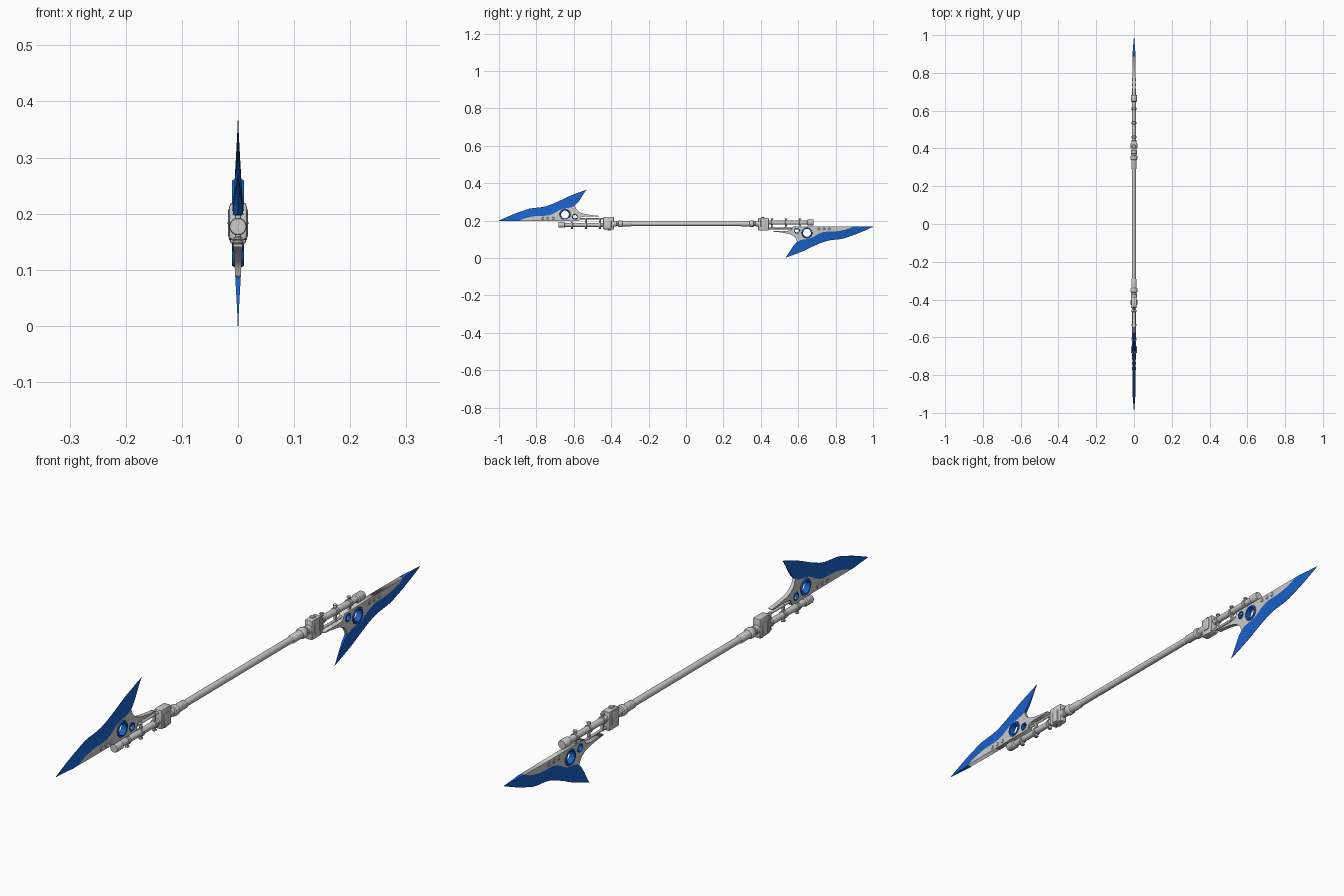
import bpy, bmesh, math
from mathutils import Matrix, Vector

if "Cube" in bpy.data.objects:
    bpy.data.objects.remove(bpy.data.objects["Cube"])

C = 0.183                      # height of the shaft axis
parts = []                     # parts of one end, copied to the other end

blue = bpy.data.materials.new("blue")
blue.diffuse_color = (0.01, 0.12, 0.6, 1)
blue.use_nodes = True
blue.node_tree.nodes["Principled BSDF"].inputs["Base Color"].default_value = blue.diffuse_color


def add(name, bm, mat=None, smooth=True, keep=True):
    bmesh.ops.recalc_face_normals(bm, faces=bm.faces)
    me = bpy.data.meshes.new(name)
    bm.to_mesh(me)
    bm.free()
    ob = bpy.data.objects.new(name, me)
    bpy.context.collection.objects.link(ob)
    if mat:
        me.materials.append(mat)
    if smooth:
        bpy.ops.object.select_all(action='DESELECT')
        ob.select_set(True)
        bpy.context.view_layer.objects.active = ob
        bpy.ops.object.shade_smooth_by_angle(angle=math.radians(35))
    if keep:
        parts.append(ob)
    return ob


def lathe(name, profile, axis='Y', at=(0, 0, 0), closed=False, n=24, mat=None, keep=True):
    """Spin (distance along axis, radius) points around an axis."""
    bm = bmesh.new()
    rings = []
    for d, r in profile:
        ring = []
        for i in range(n):
            a = 2 * math.pi * i / n
            u, v = r * math.cos(a), r * math.sin(a)
            p = {'Y': (u, d, v), 'X': (d, u, v), 'Z': (u, v, d)}[axis]
            ring.append(bm.verts.new(Vector(p) + Vector(at)))
        rings.append(ring)
    pairs = list(zip(rings, rings[1:]))
    if closed:
        pairs.append((rings[-1], rings[0]))
    else:
        bm.faces.new(rings[0])
        bm.faces.new(rings[-1])
    for a, b in pairs:
        for i in range(n):
            j = (i + 1) % n
            bm.faces.new((a[i], a[j], b[j], b[i]))
    return add(name, bm, mat, keep=keep)


def box(name, size, at, bevel=0.002):
    bm = bmesh.new()
    bmesh.ops.create_cube(bm, size=1, matrix=Matrix.Translation(at) @ Matrix.Diagonal((*size, 1)))
    bmesh.ops.bevel(bm, geom=bm.edges[:], offset=bevel, segments=2, affect='EDGES', profile=0.5)
    return add(name, bm)


def half_thickness(y, z):
    """Wedge: thick by the shaft, thin at the far edge and the point."""
    return max(0.0006, 0.0095 * (0.183 - z) / 0.168 * min(1, (1 + y) / 0.12))


def smooth_line(pts, sub=4):
    v = [Vector(p) for p in pts]
    v = [2 * v[0] - v[1]] + v + [2 * v[-1] - v[-2]]
    out = []
    for a, b, c, d in zip(v, v[1:], v[2:], v[3:]):
        for k in range(sub):
            t = k / sub
            out.append(0.5 * (2 * b + (c - a) * t + (2 * a - 5 * b + 4 * c - d) * t * t
                              + (3 * b - a - 3 * c + d) * t ** 3))
    return out + [v[-2]]


def plate(name, outline, holes):
    """Filled outline in the y-z plane with round holes, tapered in x."""
    cu = bpy.data.curves.new(name, 'CURVE')
    cu.dimensions, cu.fill_mode, cu.extrude = '2D', 'BOTH', 1.0
    loops = [outline] + [[(y + r * math.cos(i * math.pi / 12), z + r * math.sin(i * math.pi / 12))
                          for i in range(24)] for y, z, r in holes]
    for loop in loops:
        s = cu.splines.new('POLY')
        s.points.add(len(loop) - 1)
        for p, q in zip(s.points, loop):
            p.co = (q[0], q[1], 0, 1)
        s.use_cyclic_u = True
    tmp = bpy.data.objects.new(name + "_outline", cu)
    bpy.context.collection.objects.link(tmp)
    bpy.context.view_layer.update()
    me = bpy.data.meshes.new_from_object(tmp.evaluated_get(bpy.context.evaluated_depsgraph_get()))
    bpy.data.objects.remove(tmp)
    bm = bmesh.new()
    bm.from_mesh(me)
    bmesh.ops.remove_doubles(bm, verts=bm.verts, dist=1e-5)
    for v in bm.verts:
        y, z, s = v.co
        v.co = (math.copysign(half_thickness(y, z), s), y, z)
    return add(name, bm, smooth=False)


# Blue cutting edge: pairs of outer and inner points
outer = [(-1, .017), (-.955, .037), (-.914, .054), (-.875, .068), (-.834, .081),
         (-.754, .092), (-.684, .119), (-.62, .149), (-.53, .183)]
inner = [(-1, .015), (-.955, .015), (-.9, .015), (-.865, .028), (-.81, .040),
         (-.73, .046), (-.665, .078), (-.594, .097), (-.535, .178)]
bm = bmesh.new()
rows = []
for o, i in zip(smooth_line(outer), smooth_line(inner)):
    h = half_thickness(*i)
    rows.append([bm.verts.new(p) for p in ((h, *i), (.0006, *o), (-.0006, *o), (-h, *i))])
for a, b in zip(rows, rows[1:]):
    for k in range(4):
        m = (k + 1) % 4
        bm.faces.new((a[k], a[m], b[m], b[k]))
bm.faces.new(rows[0])
bm.faces.new(rows[-1])
add("blade_edge", bm, blue)

# Grey blade body with backward spike and two round openings
top = smooth_line(inner)[8:29]
back = smooth_line([(-.594, .097), (-.583, .074), (-.555, .056), (-.51, .047), (-.465, .042)])
body = [(p[0], p[1]) for p in top + back[1:]]
body += [(-.465, .038), (-.53, .039), (-.562, .036), (-.572, .015)]
plate("blade_body", body, [(-.647, .049, .024), (-.594, .036, .012)])

# Blue rings lining the openings
for name, y, z, r, w in (("large_ring", -.647, .049, .029, .0105), ("small_ring", -.594, .036, .0155, .010)):
    lathe(name, [(-w, r - .002), (-w * .7, r), (w * .7, r), (w, r - .002),
                 (w, r * .72), (-w, r * .72)], 'X', (0, y, z), True, 32, blue)

# Rivets through the blade body
for y in (-.765, -.738, -.711):
    lathe("rivet", [(-.011, .005), (-.009, .007), (.009, .007), (.011, .005)], 'X', (0, y, .028), n=16)

# Barrel with thicker muzzle, and rail under the blade
B = -.006
lathe("barrel", [(-.683, .010), (-.683, .014), (-.680, .0155), (-.650, .0155), (-.646, .011),
                 (-.42, .011)], at=(0, 0, B))
lathe("blade_rail", [(-.62, .0045), (-.42, .0045)], at=(0, 0, .026), n=16)

# Clamps tying the barrel to the blade
for y in (-.61, -.535, -.46):
    lathe("clamp_band", [(y - .006, .0125), (y - .004, .014), (y + .004, .014), (y + .006, .0125)], at=(0, 0, B))
    box("clamp_strut", (.010, .009, .030), (0, y, .016))
    lathe("clamp_stud", [(-.029, .007), (-.026, .008), (-.024, .005), (-.014, .005)], 'Z', (0, y, 0), n=16)

# Receiver block with side plates and bottom stud
box("receiver", (.029, .056, .068), (0, -.414, .003), .005)
box("receiver_side_band", (.036, .030, .046), (0, -.414, -.004), .005)
box("receiver_front_band", (.032, .010, .060), (0, -.438, .002), .003)
lathe("receiver_stud", [(-.037, .008), (-.034, .010), (-.031, .006), (-.02, .006)], 'Z', (0, -.41, 0), n=16)

# Stepped collar between receiver and shaft
lathe("collar", [(-.39, .015), (-.372, .015), (-.370, .0125), (-.363, .0125), (-.361, .0175), (-.358, .0185),
                 (-.346, .0185), (-.343, .0175), (-.340, .0145), (-.296, .0145), (-.290, .012)])

# Second end is the first turned half a revolution about x
lift = Matrix.Translation((0, 0, C))
turn = lift @ Matrix.Rotation(math.pi, 4, 'X')
for ob in parts:
    twin = ob.copy()
    bpy.context.collection.objects.link(twin)
    twin.matrix_world = turn
    ob.matrix_world = lift

# Central shaft
lathe("shaft", [(-.40, .0115), (.40, .0115)], at=(0, 0, C), n=32, keep=False)
